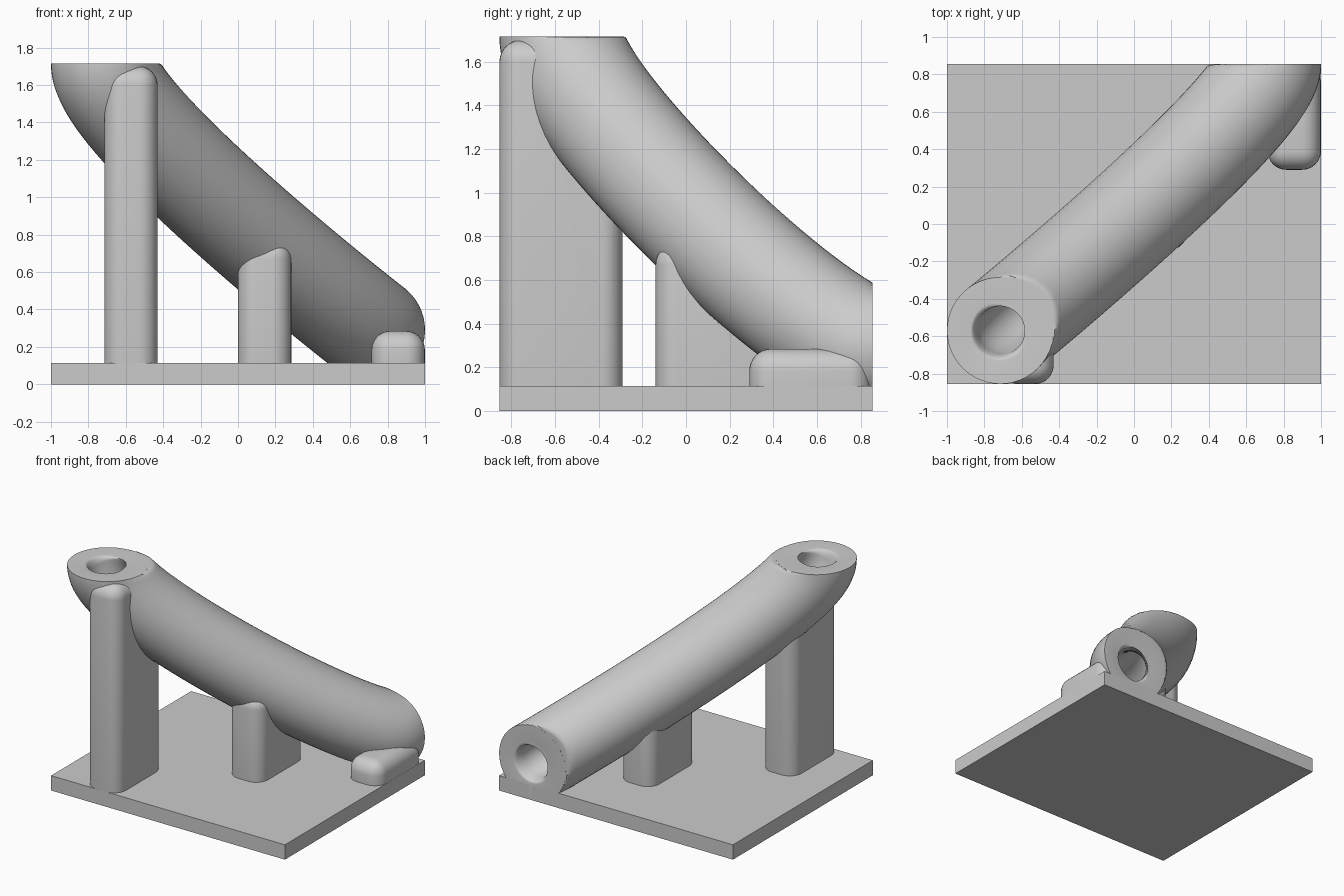
import bpy, bmesh, math
from mathutils import Vector

cube = bpy.data.objects.get("Cube")
if cube:
    bpy.data.objects.remove(cube, do_unlink=True)

grey = bpy.data.materials.new("plain_grey")
grey.use_nodes = True
grey.diffuse_color = (0.6, 0.6, 0.6, 1)
grey.node_tree.nodes["Principled BSDF"].inputs["Base Color"].default_value = (0.6, 0.6, 0.6, 1)

TOP, BACK, SIDES, RINGS = 1.715, 0.855, 48, 80
TUBE_R, BORE_R, FILLET = 0.285, 0.13, 0.03
# Centre line of the tube: starts straight down, ends straight back
CTRL = [Vector(p) for p in ((-0.715, -0.57, TOP), (-0.715, -0.57, 1.4),
                            (0.715, 0.6, 0.29), (0.715, BACK, 0.29))]


def add_object(name, bm, smooth=True):
    bmesh.ops.recalc_face_normals(bm, faces=bm.faces[:])
    mesh = bpy.data.meshes.new(name)
    bm.to_mesh(mesh)
    bm.free()
    mesh.materials.append(grey)
    obj = bpy.data.objects.new(name, mesh)
    bpy.context.collection.objects.link(obj)
    if smooth:
        bpy.ops.object.select_all(action="DESELECT")
        obj.select_set(True)
        bpy.context.view_layer.objects.active = obj
        bpy.ops.object.shade_smooth_by_angle(angle=math.radians(35))
    return obj


def path_frames(ts):
    """Centre and two cross axes at each path position, without twist."""
    a, b, c, d = CTRL
    frames, side, last = [], Vector((1, 0, 0)), Vector((0, 0, -1))
    for t in ts:
        s = 1 - t
        centre = a * s**3 + b * 3 * s * s * t + c * 3 * s * t * t + d * t**3
        tangent = ((b - a) * s * s + (c - b) * 2 * s * t + (d - c) * t * t).normalized()
        side = last.rotation_difference(tangent) @ side
        last = tangent
        frames.append((centre, side.copy(), tangent.cross(side)))
    return frames


def ring(bm, frame, radius, inset=0.0):
    """Circle of vertices, kept within the two flat end planes."""
    centre, u, v = frame
    verts = []
    for i in range(SIDES):
        ang = math.tau * i / SIDES
        p = centre + (u * math.cos(ang) + v * math.sin(ang)) * radius
        p.z, p.y = min(p.z, TOP - inset), min(p.y, BACK - inset)
        verts.append(bm.verts.new(p))
    return verts


def bridge(bm, r1, r2):
    for i in range(SIDES):
        j = (i + 1) % SIDES
        bm.faces.new((r1[i], r1[j], r2[j], r2[i]))


def box(bm, lo, hi):
    bmesh.ops.create_cube(bm, size=1)
    for v in bm.verts:
        v.co = Vector([(l + h) / 2 + c * (h - l) for l, h, c in zip(lo, hi, v.co)])


# Base plate
bm = bmesh.new()
box(bm, (-1, -BACK, 0), (1, BACK, 0.115))
add_object("base_plate", bm, smooth=False)

# Hollow tube: outer skin, end faces and bore with rounded mouths
frames = path_frames([(1 - math.cos(math.pi * k / RINGS)) / 2 for k in range(RINGS + 1)])
bm = bmesh.new()
outer, inner = [], []
for k, frame in enumerate(frames):
    inset = 0 if k in (0, RINGS) else 0.0005
    depth = min((frame[0] - CTRL[0]).length, (frame[0] - CTRL[3]).length, FILLET)
    flare = FILLET - math.sqrt(max(0, FILLET**2 - (FILLET - depth)**2))
    outer.append(ring(bm, frame, TUBE_R, inset))
    inner.append(ring(bm, frame, BORE_R + flare, inset))
loop = outer + inner[::-1]
for r1, r2 in zip(loop, loop[1:] + loop[:1]):
    bridge(bm, r1, r2)
add_object("tube", bm)

# Cutter that keeps the posts out of the bore
bm = bmesh.new()
cut = [ring(bm, f, 0.2) for f in path_frames([k / 7 for k in range(8)])]
for r1, r2 in zip(cut, cut[1:]):
    bridge(bm, r1, r2)
bm.faces.new(cut[0])
bm.faces.new(cut[-1])
cutter = add_object("bore_cutter", bm, smooth=False)
cutter.hide_render = True
cutter.hide_viewport = True

# Rounded support posts: left edge, front edge and height
for name, x, y, height in (("tall_post", -0.715, -0.855, 1.70),
                           ("middle_post", 0.0, -0.14, 0.77),
                           ("short_post", 0.714, 0.29, 0.285)):
    bm = bmesh.new()
    box(bm, (x, y, 0.005), (x + 0.285, min(y + 0.565, 0.85), height))
    bmesh.ops.bevel(bm, geom=bm.edges[:], offset=0.1, segments=8, profile=0.5, affect="EDGES")
    post = add_object(name, bm)
    mod = post.modifiers.new("bore_clearance", "BOOLEAN")
    mod.operation = "DIFFERENCE"
    mod.solver = "EXACT"
    mod.object = cutter
